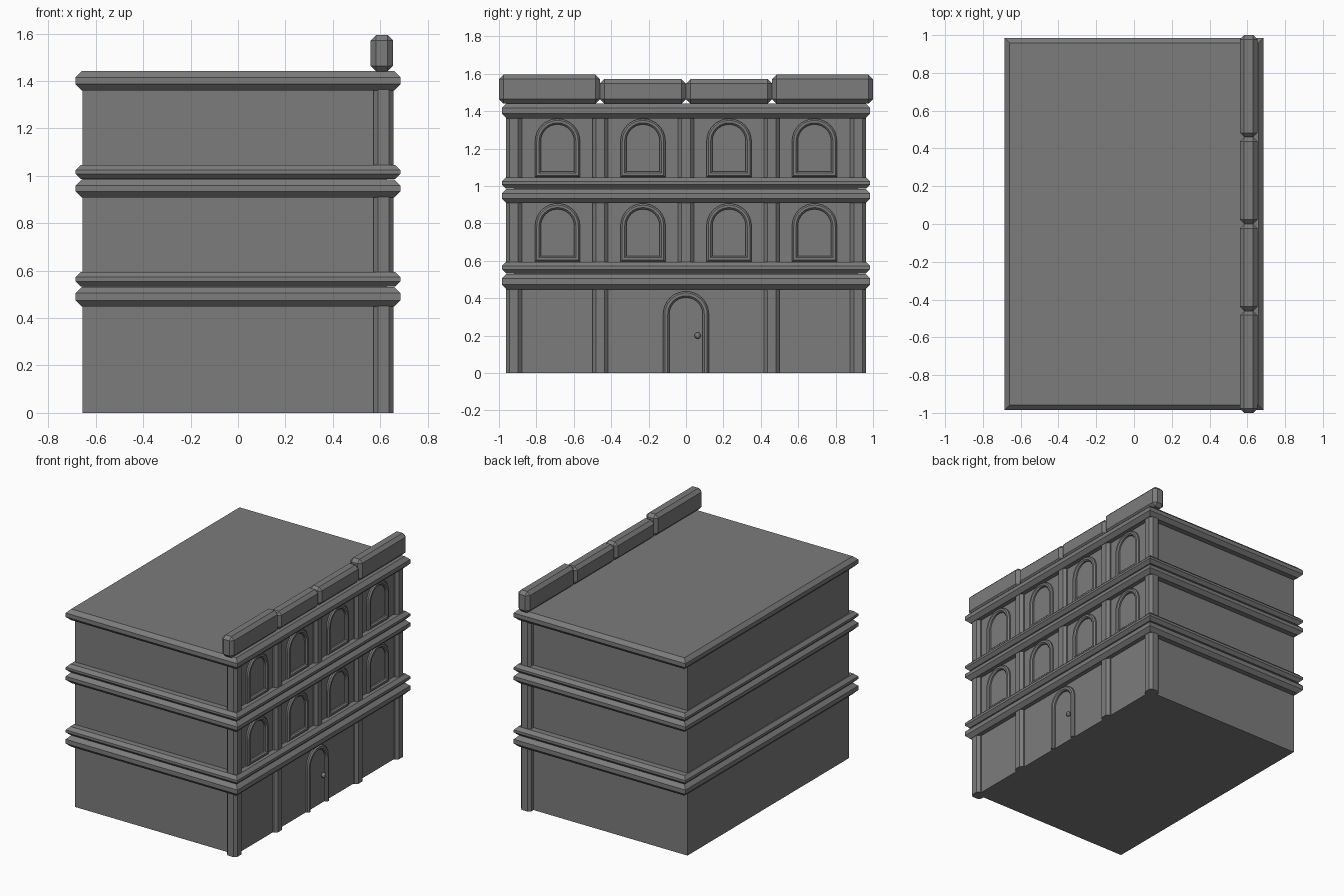
import bpy, bmesh, math

if "Cube" in bpy.data.objects:
    bpy.data.objects.remove(bpy.data.objects["Cube"])

WALL_X = 0.628          # plane of the decorated facade wall
stone = bpy.data.materials.new("dark_stone")
stone.diffuse_color = (0.2, 0.2, 0.2, 1)
stone.use_nodes = True
stone.node_tree.nodes["Principled BSDF"].inputs["Base Color"].default_value = stone.diffuse_color


def finish(name, bm):
    bmesh.ops.recalc_face_normals(bm, faces=bm.faces[:])
    me = bpy.data.meshes.new(name)
    bm.to_mesh(me)
    bm.free()
    me.materials.append(stone)
    ob = bpy.data.objects.new(name, me)
    bpy.context.collection.objects.link(ob)
    return ob


def box(name, x0, x1, y0, y1, z0, z1, bevel=0.0, upright_only=False):
    bm = bmesh.new()
    bmesh.ops.create_cube(bm, size=1)
    for v in bm.verts:
        v.co.x = x1 if v.co.x > 0 else x0
        v.co.y = y1 if v.co.y > 0 else y0
        v.co.z = z1 if v.co.z > 0 else z0
    if bevel:
        edges = [e for e in bm.edges if not upright_only
                 or abs(e.verts[0].co.z - e.verts[1].co.z) > 1e-4]
        bmesh.ops.bevel(bm, geom=edges, offset=bevel, segments=1,
                        affect='EDGES', profile=0.5)
    return finish(name, bm)


def slab(name, x, y, z0, z1, b):
    """Slab with chamfered rims and sharp mitred corners."""
    bm = bmesh.new()
    rings = [[bm.verts.new((sx * (x - i), sy * (y - i), z))
              for sx, sy in ((-1, -1), (1, -1), (1, 1), (-1, 1))]
             for i, z in ((b, z0), (0, z0 + b), (0, z1 - b), (b, z1))]
    for lo, hi in zip(rings, rings[1:]):
        for i in range(4):
            j = (i + 1) % 4
            bm.faces.new((lo[i], lo[j], hi[j], hi[i]))
    bm.faces.new(rings[0])
    bm.faces.new(rings[-1])
    return finish(name, bm)


def arch_path(cy, z0, z1, r, inset, closed):
    """Points (y, z) of a round-topped opening, shrunk by inset."""
    rr = r - inset
    bottom = z0 + (inset if closed else 0)
    pts = [(cy + rr, bottom)]
    for i in range(17):
        a = math.pi * i / 16
        pts.append((cy + rr * math.cos(a), z1 - r + rr * math.sin(a)))
    pts.append((cy - rr, bottom))
    return pts


def arch_frame(name, cy, z0, z1, r, t, depth, closed):
    """Chamfered moulding swept around an arched opening."""
    b = 0.009
    section = [(0, -0.03), (0, depth - b), (b, depth), (t - b, depth),
               (t, depth - b), (t, -0.03)]
    bm = bmesh.new()
    rows = [[bm.verts.new((WALL_X + d, y, z))
             for y, z in arch_path(cy, z0, z1, r, off, closed)]
            for off, d in section]
    n, m = len(rows[0]), len(rows)
    for j in range(m):
        k = (j + 1) % m
        for i in range(n if closed else n - 1):
            i2 = (i + 1) % n
            bm.faces.new((rows[j][i], rows[j][i2], rows[k][i2], rows[k][i]))
    if not closed:
        bm.faces.new([row[0] for row in rows])
        bm.faces.new([row[-1] for row in rows])
    return finish(name, bm)


# main block
box("building_body", -0.656, WALL_X, -0.92, 0.92, 0, 1.42)

# cornice slabs between floors and at the roof
for name, z0, z1, b in (("lower_cornice", 0.448, 0.531, 0.026),
                        ("lower_ledge", 0.533, 0.595, 0.022),
                        ("upper_cornice", 0.908, 0.985, 0.026),
                        ("upper_ledge", 0.986, 1.046, 0.022),
                        ("roof_cornice", 1.361, 1.442, 0.026)):
    slab(name, 0.685, 0.985, z0, z1, b)

# pilasters on each floor
sides = (-0.92, -0.459, 0.459, 0.92)
for floor, z0, z1, ys in (("ground", 0, 0.47, sides),
                          ("first", 0.58, 0.93, sides + (0,)),
                          ("second", 1.03, 1.38, sides + (0,))):
    for y in ys:
        box(floor + "_pilaster", 0.572, 0.656, y - 0.042, y + 0.042,
            z0, z1, 0.019, True)

# arched windows
for floor, z0 in (("first", 0.595), ("second", 1.048)):
    for y in (-0.687, -0.23, 0.23, 0.687):
        arch_frame(floor + "_window_frame", y, z0, z0 + 0.312, 0.12,
                   0.031, 0.02, True)

# door surround and knob
arch_frame("door_frame", 0, 0, 0.437, 0.122, 0.033, 0.02, False)
bm = bmesh.new()
bmesh.ops.create_uvsphere(bm, u_segments=12, v_segments=8, radius=0.017)
bmesh.ops.translate(bm, verts=bm.verts[:], vec=(WALL_X + 0.012, 0.062, 0.2))
finish("door_knob", bm)

# parapet blocks along the facade
for s in (-1, 1):
    for name, a, b, top in (("outer_parapet", 0.46, 1.0, 1.595),
                            ("inner_parapet", 0.0, 0.46, 1.571)):
        y0, y1 = sorted((s * a, s * b))
        box(name, 0.56, 0.654, y0, y1, 1.441, top, 0.023)
